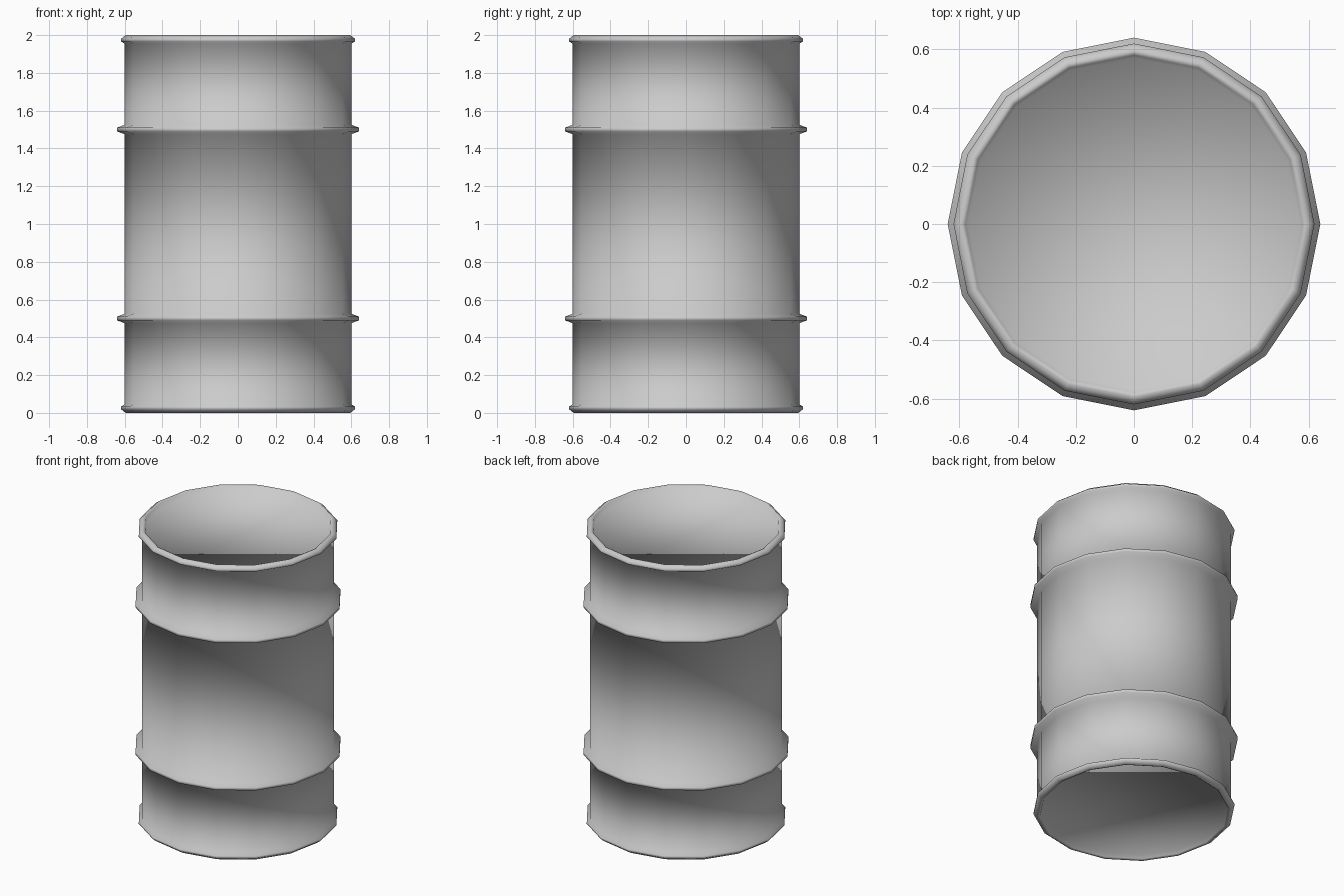
import bpy, bmesh
from math import cos, sin, tau

if "Cube" in bpy.data.objects:
    bpy.data.objects.remove(bpy.data.objects["Cube"])

SIDES = 16

# Upper half of the barrel profile (radius, z): rib, wall, rolled rim, recessed lid edge
upper = [(0.60, 1.475), (0.64, 1.49), (0.64, 1.51), (0.60, 1.525),
         (0.60, 1.955), (0.62, 1.967), (0.62, 1.98), (0.595, 2.0),
         (0.58, 1.993), (0.57, 1.97)]
# The lower half mirrors the upper one
profile = [(r, 2 - z) for r, z in reversed(upper)] + upper

# Revolve the profile into rings
bm = bmesh.new()
rings = [[bm.verts.new((r * cos(tau * i / SIDES), r * sin(tau * i / SIDES), z))
          for i in range(SIDES)] for r, z in profile]
for low, high in zip(rings, rings[1:]):
    for i in range(SIDES):
        j = (i + 1) % SIDES
        bm.faces.new((low[i], low[j], high[j], high[i]))

# Recessed lid and base
bm.faces.new(rings[-1])
bm.faces.new(rings[0][::-1])

# Smooth shading all over
for f in bm.faces:
    f.smooth = True
mesh = bpy.data.meshes.new("barrel")
bm.to_mesh(mesh)
bm.free()
bpy.context.collection.objects.link(bpy.data.objects.new("barrel", mesh))
